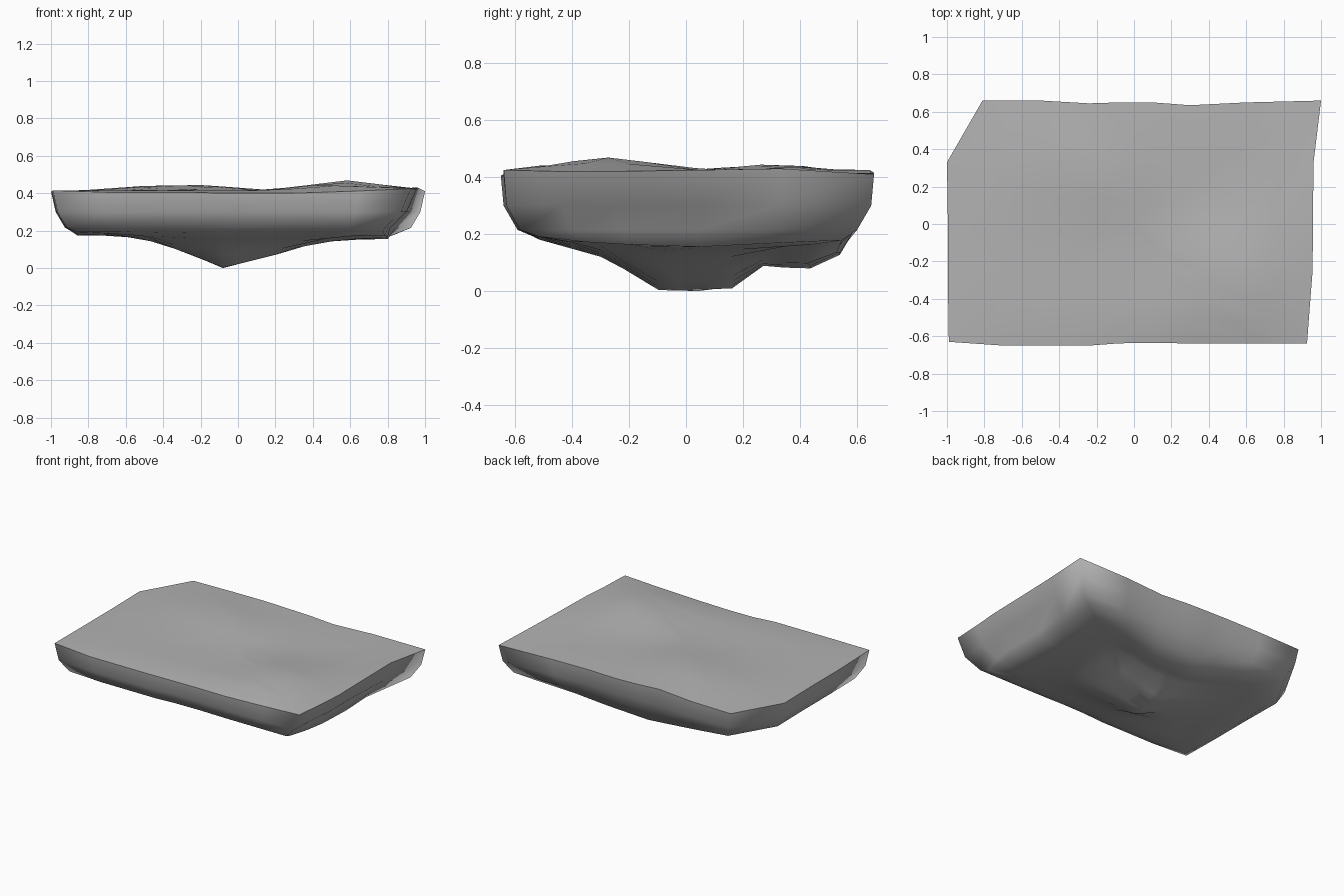
import bpy, bmesh, math

if "Cube" in bpy.data.objects:
    bpy.data.objects.remove(bpy.data.objects["Cube"])

# rim of the slab: x, y, z
RIM = [(-1, .33, .41), (-.81, .66, .41), (-.5, .66, .415), (-.24, .645, .425), (-.08, .65, .418),
       (.1, .65, .413), (.3, .635, .41), (.6, .65, .415), (1, .66, .41), (.96, .33, .43),
       (.957, .05, .425), (.955, -.25, .42), (.94, -.44, .42), (.925, -.64, .425),
       (.65, -.64, .412), (.35, -.64, .402), (.1, -.635, .40), (-.08, -.638, .40),
       (-.24, -.65, .405), (-.7, -.65, .405), (-.99, -.63, .415), (-.995, -.3, .41), (-.995, 0, .41)]
# underside profiles seen from the front (x, z) and from the side (y, z)
UNDER_X = [(-.92, .2), (-.85, .17), (-.65, .175), (-.45, .14), (-.3, .09), (-.08, 0),
           (.2, .07), (.4, .13), (.57, .15), (.82, .155), (.91, .2)]
UNDER_Y = [(-.57, .21), (-.53, .185), (-.28, .115), (-.09, 0), (.17, .01), (.28, .095),
           (.41, .07), (.52, .11), (.59, .17)]
KEEL = (-.08, .04)


def profile(pts, t):
    if t <= pts[0][0]:
        return pts[0][1]
    for (a, za), (b, zb) in zip(pts, pts[1:]):
        if t <= b:
            return za + (zb - za) * (t - a) / (b - a)
    return pts[-1][1]


def under(x, y):
    f, g = profile(UNDER_X, x), profile(UNDER_Y, y)
    soft = .21 - (.21 - f) * (.21 - g) / .21
    return .5 * (soft + max(f, g))


def top(x, y):
    def bump(cx, cy, h, r):
        return h * max(0, 1 - math.hypot(x - cx, y - cy) / r)
    return .415 + bump(.59, -.28, .055, .45) + bump(-.2, .28, .03, .4) + bump(-.55, .35, .025, .3)


bm = bmesh.new()
n = len(RIM)


def bridge(a, b):
    for i in range(n):
        j = (i + 1) % n
        bm.faces.new((a[i], a[j], b[j], b[i]))


def fan(ring, co):
    c = bm.verts.new(co)
    for i in range(n):
        bm.faces.new((ring[i], ring[(i + 1) % n], c))


rim = [bm.verts.new(p) for p in RIM]

# gently bumpy top
ring = rim
for s in (.8, .62, .4, .2):
    new = [bm.verts.new((x * s, y * s, top(x * s, y * s))) for x, y, z in RIM]
    bridge(ring, new)
    ring = new
fan(ring, (0, 0, top(0, 0)))

# rounded side walls, undercut more on the right towards the front
ring = rim
for sx, sy, h, cut in ((.975, .985, .30, .03), (.925, .91, .215, .07)):
    new = []
    for x, y, z in RIM:
        c = cut * min(1, max(0, (.66 - y) / .5)) if x > .9 else 0
        new.append(bm.verts.new((x * sx - c, y * sy, h)))
    bridge(ring, new)
    ring = new

# underside tapering to a low keel
for sx, sy in ((.85, .82), (.7, .65), (.56, .5), (.42, .38), (.29, .2), (.12, .1)):
    new = []
    for x, y, z in RIM:
        px = x * sx + KEEL[0] * (1 - sx)
        py = y * sy + KEEL[1] * (1 - sy)
        new.append(bm.verts.new((px, py, under(px, py))))
    bridge(ring, new)
    ring = new
fan(ring, (*KEEL, 0))

# smooth everywhere except the crisp top rim
bmesh.ops.recalc_face_normals(bm, faces=bm.faces)
for f in bm.faces:
    f.smooth = True
for i in range(n):
    bm.edges.get((rim[i], rim[(i + 1) % n])).smooth = False

mesh = bpy.data.meshes.new("rock_slab")
bm.to_mesh(mesh)
bm.free()
slab = bpy.data.objects.new("rock_slab", mesh)
bpy.context.collection.objects.link(slab)

# dark stone
stone = bpy.data.materials.new("stone")
stone.diffuse_color = (.45, .45, .45, 1)
stone.use_nodes = True
stone.node_tree.nodes["Principled BSDF"].inputs["Base Color"].default_value = stone.diffuse_color
mesh.materials.append(stone)
